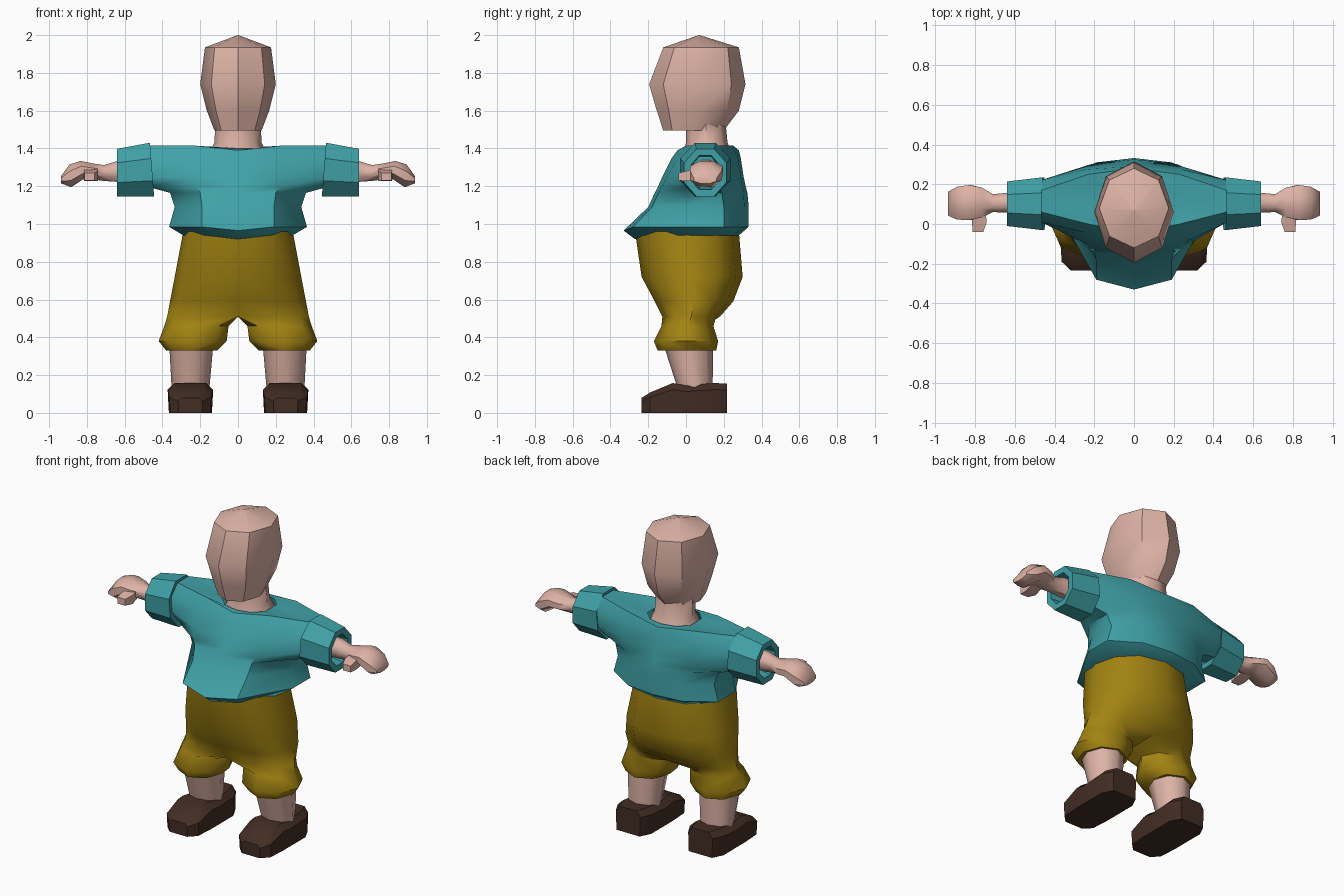
import bpy, bmesh, math
from math import sin, cos, pi

if "Cube" in bpy.data.objects:
    bpy.data.objects.remove(bpy.data.objects["Cube"])


def material(name, rgb):
    m = bpy.data.materials.new(name)
    m.diffuse_color = (*rgb, 1)
    m.use_nodes = True
    m.node_tree.nodes["Principled BSDF"].inputs["Base Color"].default_value = m.diffuse_color
    return m


SKIN = material("skin", (0.73, 0.45, 0.38))
TEAL = material("teal_cloth", (0.051, 0.36, 0.39))
MUSTARD = material("mustard_cloth", (0.36, 0.225, 0.006))
BROWN = material("brown_leather", (0.055, 0.026, 0.017))


def loft(name, rings, mat, mirror=False, caps=(True, True), angle=50):
    """Skin a list of equal-length point rings, optionally mirrored in x."""
    bm = bmesh.new()
    rows = [[bm.verts.new(p) for p in r] for r in rings]
    n = len(rows[0])
    for a, b in zip(rows, rows[1:]):
        for i in range(n):
            j = (i + 1) % n
            bm.faces.new((a[i], a[j], b[j], b[i]))
    if caps[0]:
        bm.faces.new(rows[0][::-1])
    if caps[1]:
        bm.faces.new(rows[-1])
    if mirror:  # remove faces lying on the mirror plane
        inner = [f for f in bm.faces if all(abs(v.co.x) < 1e-4 for v in f.verts)]
        bmesh.ops.delete(bm, geom=inner, context='FACES')
    bmesh.ops.remove_doubles(bm, verts=bm.verts, dist=1e-4)
    bmesh.ops.recalc_face_normals(bm, faces=bm.faces)
    me = bpy.data.meshes.new(name)
    bm.to_mesh(me)
    bm.free()
    ob = bpy.data.objects.new(name, me)
    bpy.context.collection.objects.link(ob)
    me.materials.append(mat)
    bpy.ops.object.select_all(action='DESELECT')
    ob.select_set(True)
    bpy.context.view_layer.objects.active = ob
    if mirror:
        ob.modifiers.new("mirror", 'MIRROR').use_clip = True
        bpy.ops.object.modifier_apply(modifier="mirror")
    bpy.ops.object.shade_smooth_by_angle(angle=math.radians(angle))
    return ob


def flat_ring(z, cx, rx, yf, yb, n=8, start=0.0):
    """Horizontal ellipse ring starting at the front."""
    c, r = (yf + yb) / 2, (yb - yf) / 2
    return [(cx + rx * sin(start + 2 * pi * i / n),
             c - r * cos(start + 2 * pi * i / n), z) for i in range(n)]


def side_ring(x, cy, cz, ry, rz, lean=0.0, n=8):
    """Ring across the arm; lean shifts the top outward in x."""
    t = [2 * pi * (i + 0.5) / n for i in range(n)]
    k = 1 / cos(pi / n)
    return [(x + lean * cos(a), cy + k * ry * sin(a), cz + k * rz * cos(a)) for a in t]


# Head: eight-sided, pointed crown, flat jaw
loft("head", [flat_ring(z, 0, rx, yf, yb) for z, rx, yf, yb in (
    (1.495, 0.125, -0.12, 0.2), (1.6, 0.165, -0.155, 0.28),
    (1.74, 0.2, -0.195, 0.315), (1.935, 0.175, -0.12, 0.28),
    (2.0, 0.002, 0.068, 0.072))], SKIN, angle=40)

# Neck
loft("neck", [flat_ring(z, 0, rx, yf, yb) for z, rx, yf, yb in (
    (1.36, 0.16, -0.02, 0.25), (1.43, 0.125, 0.0, 0.22), (1.53, 0.12, 0.0, 0.21))], SKIN)

# Shirt: z, mid x, side x, then y from front centre round to back centre
shirt = []
for z, mx, sx, yf, ymf, ysf, ysb, ymb, yb in (
        (0.94, 0.17, 0.29, -0.27, -0.23, -0.03, 0.15, 0.25, 0.28),
        (0.985, 0.19, 0.365, -0.33, -0.28, 0.03, 0.2, 0.31, 0.332),
        (1.09, 0.19, 0.335, -0.2, -0.18, 0.02, 0.2, 0.31, 0.332),
        (1.165, 0.2, 0.36, -0.165, -0.145, 0.02, 0.19, 0.305, 0.325),
        (1.195, 0.22, 0.47, -0.15, -0.13, 0.05, 0.17, 0.3, 0.317),
        (1.25, 0.24, 0.47, -0.125, -0.1, 0.01, 0.22, 0.29, 0.305),
        (1.35, 0.24, 0.47, -0.075, -0.045, 0.01, 0.22, 0.275, 0.29),
        (1.415, 0.23, 0.465, -0.045, -0.0, 0.06, 0.17, 0.25, 0.28),
        (1.4, 0.09, 0.15, -0.02, 0.0, 0.06, 0.17, 0.23, 0.25)):
    drop = 0.025 if z > 1.41 else 0.02 if z < 1 else 0
    half = [(mx, ymf, z), (sx, ysf, z), (sx, ysb, z), (mx, ymb, z)]
    shirt.append([(0, yf, z - drop)] + half + [(0, yb, z - (drop if z > 1 else 0))]
                 + [(-x, y, h) for x, y, h in half[::-1]])
loft("shirt", shirt, TEAL, caps=(True, False), angle=45)

# Sleeve cuffs: outer band folding into a hollow opening
loft("sleeve_cuff", [side_ring(x, 0.102, z, ry, rz, lean) for x, z, ry, rz, lean in (
    (0.47, 1.285, 0.10, 0.11, 0.015), (0.455, 1.288, 0.133, 0.142, 0.012),
    (0.64, 1.272, 0.112, 0.126, 0), (0.638, 1.272, 0.078, 0.09, 0),
    (0.52, 1.278, 0.07, 0.08, 0))], TEAL, mirror=True, angle=35)

# Arm and hand
loft("arm_hand", [side_ring(x, y, z, ry, rz, lean) for x, y, z, ry, rz, lean in (
    (0.5, 0.105, 1.28, 0.055, 0.06, 0), (0.64, 0.107, 1.278, 0.05, 0.055, 0),
    (0.71, 0.105, 1.27, 0.045, 0.042, 0), (0.765, 0.108, 1.278, 0.075, 0.042, 0),
    (0.825, 0.108, 1.287, 0.088, 0.047, 0.01), (0.888, 0.105, 1.255, 0.083, 0.06, 0.005),
    (0.936, 0.102, 1.235, 0.06, 0.02, 0))], SKIN, mirror=True, angle=45)

# Thumb
loft("thumb", [[(cx + r * a, y, cz + 0.75 * r * b) for a, b in
                ((-1, -1), (1, -1), (1, 1), (-1, 1))] for cx, y, cz, r in (
    (0.785, 0.08, 1.27, 0.035), (0.778, 0.01, 1.255, 0.037),
    (0.786, -0.04, 1.25, 0.027))], SKIN, mirror=True)

# Shorts: half hips flowing into a leg
shorts = []
for z, rx, yf, yb in ((0.96, 0.29, -0.27, 0.28), (0.72, 0.335, -0.235, 0.3),
                      (0.59, 0.36, -0.165, 0.25), (0.51, 0.375, -0.125, 0.18)):
    c, r = (yf + yb) / 2, (yb - yf) / 2
    shorts.append([(rx * abs(sin(pi * i / 6)) ** 0.85 if 0 < i < 6 else 0, c - r * cos(pi * i / 6), z)
                   for i in range(7)] + [(0, c, z)])
for z, cx, rx, yf, yb in ((0.46, 0.22, 0.17, -0.13, 0.145), (0.38, 0.24, 0.18, -0.17, 0.17),
                          (0.33, 0.245, 0.135, -0.15, 0.16)):
    shorts.append(flat_ring(z, cx, rx, yf, yb, start=-pi / 4))
loft("shorts", shorts, MUSTARD, mirror=True, angle=50)

# Legs
loft("leg", [flat_ring(z, x, rx, yf, yb) for z, x, rx, yf, yb in (
    (0.38, 0.247, 0.118, -0.125, 0.145), (0.1, 0.252, 0.098, -0.035, 0.14))],
    SKIN, mirror=True)

# Shoes: y, half width, top height
loft("shoe", [[(0.252 + hw * a, y, top * b) for a, b in
               ((-0.95, 0), (0.95, 0), (1, 0.78), (0.7, 1), (-0.7, 1), (-1, 0.78))]
              for y, hw, top in ((-0.235, 0.065, 0.08), (-0.19, 0.112, 0.108),
                                 (-0.07, 0.12, 0.158), (0.0, 0.12, 0.145),
                                 (0.15, 0.12, 0.158), (0.217, 0.085, 0.155))],
     BROWN, mirror=True, angle=35)
